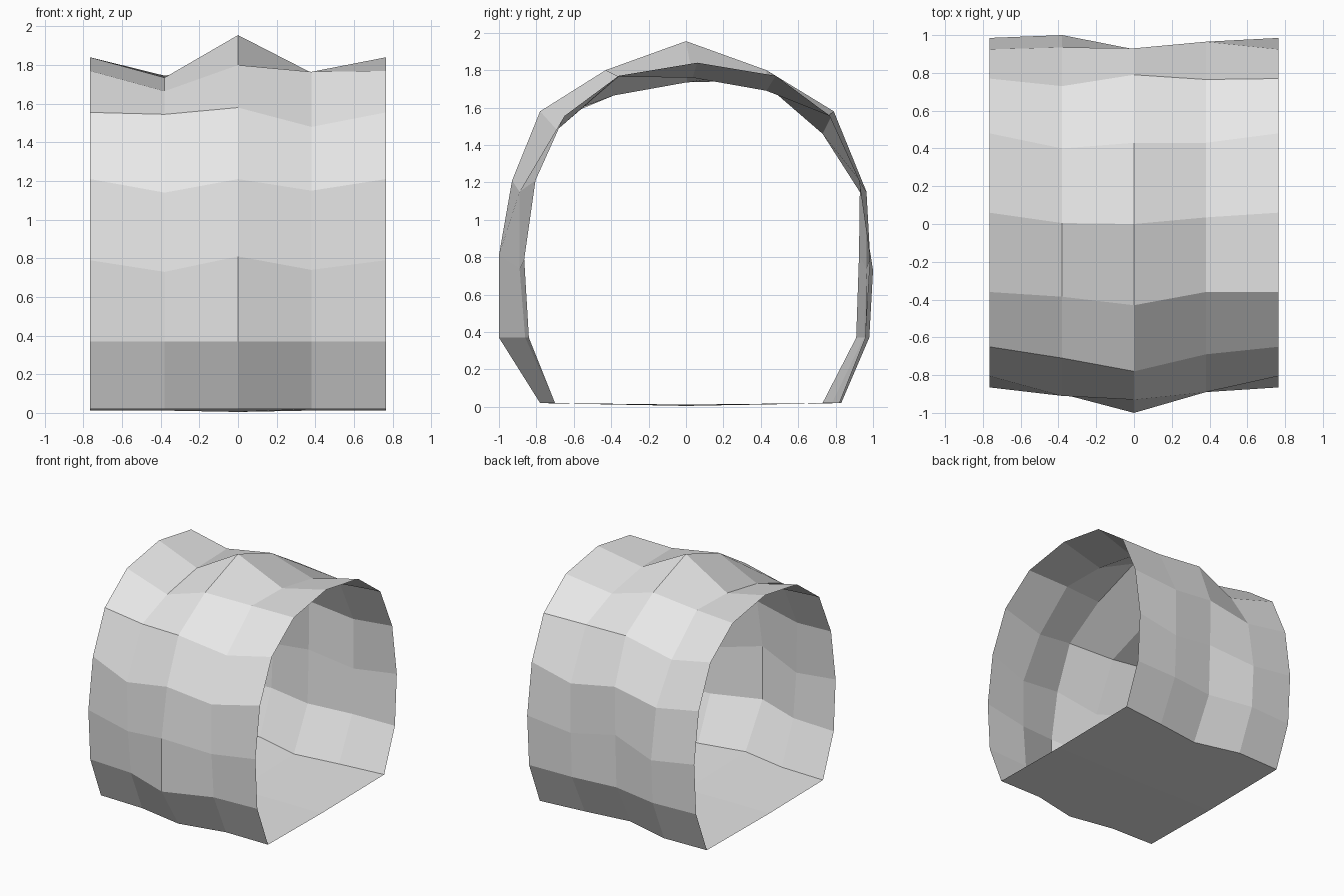
import bpy
import bmesh

if "Cube" in bpy.data.objects:
    bpy.data.objects.remove(bpy.data.objects["Cube"], do_unlink=True)


def make_material(name, value):
    material = bpy.data.materials.new(name)
    material.use_nodes = True
    colour = (value, value, value, 1)
    material.diffuse_color = colour
    shader = material.node_tree.nodes["Principled BSDF"]
    shader.inputs["Base Color"].default_value = colour
    return material


def mirrored_profile(half, centre):
    """Complete a half arch by reflecting it about its vertical centre line."""
    back = [(centre * 2 - y, z) for y, z in reversed(half[:-1])]
    return half + back


def build_shell(name, stations, profiles, material):
    """Join neighbouring arch sections with flat quads."""
    mesh = bpy.data.meshes.new(name)
    bm = bmesh.new()
    rings = [[bm.verts.new((x, y, z)) for y, z in profile]
             for x, profile in zip(stations, profiles)]
    for ring, following in zip(rings, rings[1:]):
        for i in range(len(ring) - 1):
            bm.faces.new((ring[i], following[i], following[i + 1], ring[i + 1]))
    bm.normal_update()
    bm.to_mesh(mesh)
    bm.free()
    mesh.materials.append(material)
    shell = bpy.data.objects.new(name, mesh)
    bpy.context.collection.objects.link(shell)
    return shell


# Arch sections, from the front foot over the crown to the back foot (y, z)
end_arch = mirrored_profile(
    [(-.7, .02), (-.84, .37), (-.865, .79), (-.805, 1.21),
     (-.65, 1.555), (-.36, 1.77), (.06, 1.84)], .06)

right_arch = [
    (-.71, .02), (-.86, .37), (-.9, .73), (-.91, 1.14),
    (-.71, 1.545), (-.385, 1.665), (.005, 1.735),
    (.4, 1.745), (.73, 1.46), (.935, 1.14),
    (1, .73), (.98, .37), (.83, .02)]

middle_arch = [
    (-.78, .02), (-1, .37), (-1, .81), (-.93, 1.21),
    (-.78, 1.58), (-.43, 1.8), (0, 1.955),
    (.43, 1.8), (.79, 1.58), (.93, 1.21),
    (.925, .81), (.91, .37), (.73, .02)]

left_arch = [
    (-.7, .02), (-.86, .37), (-.89, .74), (-.89, 1.15),
    (-.69, 1.48), (-.36, 1.765), (.035, 1.76),
    (.43, 1.69), (.765, 1.56), (.965, 1.15),
    (.965, .74), (.95, .37), (.78, .02)]

arches = [end_arch, right_arch, middle_arch, left_arch, end_arch]
stations = [-.765, -.38, 0, .38, .765]
rock = make_material("pale grey rock", .8)

# Open-ended tunnel vault
build_shell("tunnel_vault", stations, arches, rock)

# Thin floor that sags slightly along its centre line
sags = [.012, .012, .005, .012, .012]
floors = [[arch[-1], (0, sag), arch[0]] for arch, sag in zip(arches, sags)]
build_shell("tunnel_floor", stations, floors, rock)
